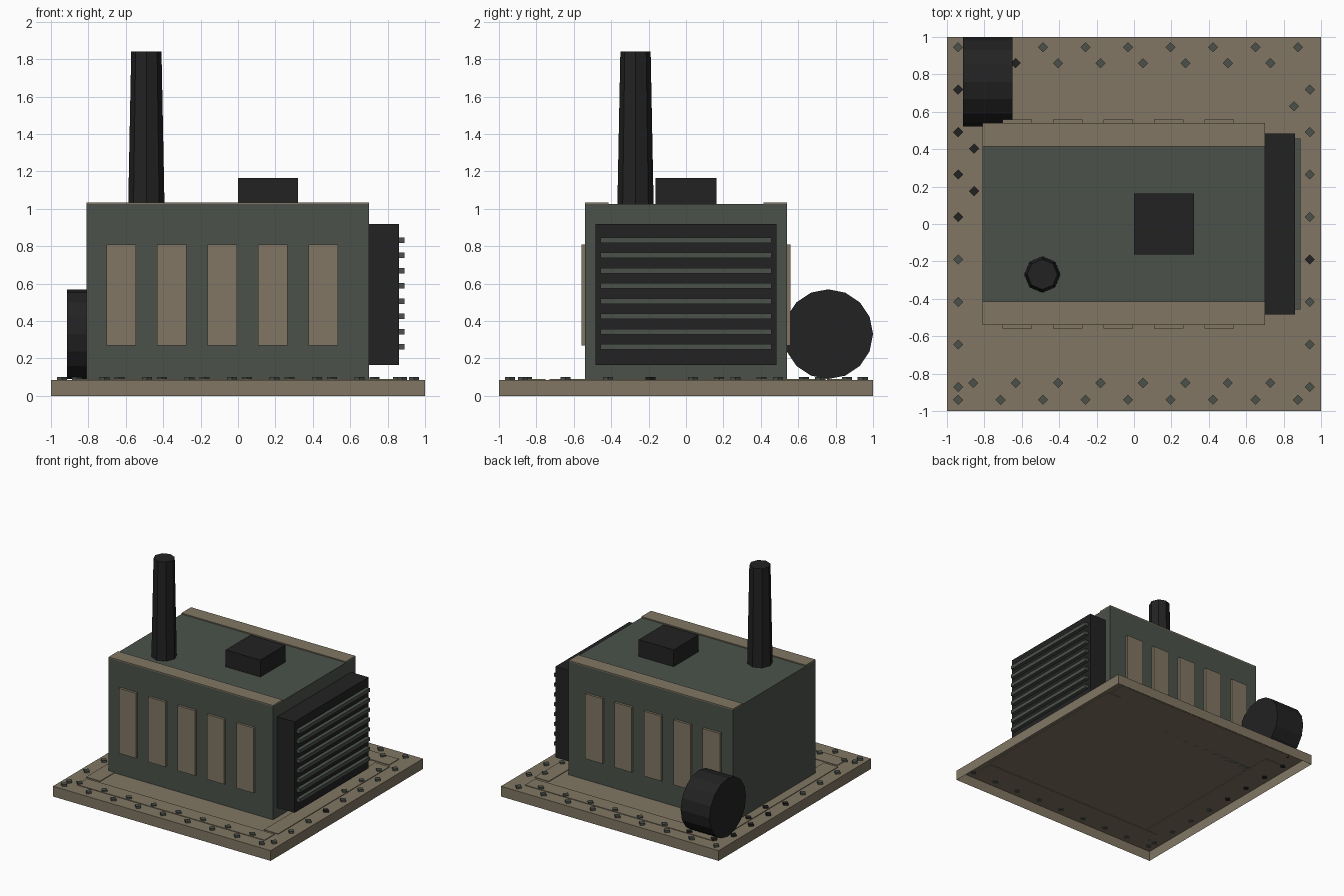
import bpy, bmesh, math
from mathutils import Matrix

if "Cube" in bpy.data.objects:
    bpy.data.objects.remove(bpy.data.objects["Cube"], do_unlink=True)


def make_material(name, rgb):
    mat = bpy.data.materials.new(name)
    mat.use_nodes = True
    mat.diffuse_color = (*rgb, 1)
    mat.node_tree.nodes["Principled BSDF"].inputs["Base Color"].default_value = (*rgb, 1)
    return mat


TAN = make_material("tan", (0.22, 0.183, 0.125))
GREEN = make_material("dark green", (0.07, 0.085, 0.068))
BLACK = make_material("black", (0.016, 0.016, 0.016))


def finish(name, bm, mat):
    mesh = bpy.data.meshes.new(name)
    bm.to_mesh(mesh)
    bm.free()
    mesh.materials.append(mat)
    obj = bpy.data.objects.new(name, mesh)
    bpy.context.collection.objects.link(obj)
    return obj


def add_box(bm, x, y, z):
    size = Matrix.Diagonal((x[1] - x[0], y[1] - y[0], z[1] - z[0], 1))
    middle = Matrix.Translation((sum(x) / 2, sum(y) / 2, sum(z) / 2))
    bmesh.ops.create_cube(bm, size=1, matrix=middle @ size)


def box(name, x, y, z, mat, open_bottom=False):
    bm = bmesh.new()
    add_box(bm, x, y, z)
    if open_bottom:
        bm.normal_update()
        down = [f for f in bm.faces if f.normal.z < -0.5]
        bmesh.ops.delete(bm, geom=down, context='FACES')
    return finish(name, bm, mat)


def add_prism(bm, centre, sides, r1, r2, depth, turn=Matrix()):
    bmesh.ops.create_cone(bm, cap_ends=True, segments=sides, radius1=r1, radius2=r2,
                          depth=depth, matrix=Matrix.Translation(centre) @ turn)


# Hollow base tray with low raised strips
DECK = 0.085
box("base_plate", (-1, 1), (-1, 1), (0, DECK), TAN, open_bottom=True)
STRIP = (DECK - 0.005, DECK + 0.005)
for name, x, y in (("front", (-0.865, 0.86), (-0.88, -0.75)),
                   ("back", (-0.865, 0.86), (0.755, 0.885)),
                   ("left", (0.75, 0.88), (-0.73, 0.73)),
                   ("right", (-0.885, -0.755), (-0.73, 0.73))):
    box(name + "_base_strip", x, y, STRIP, TAN)

# Studs around the edge of the base
steps = [-0.94 + 0.227 * i for i in range(9)]
inner = [-0.86 + 0.227 * i for i in range(8)]
studs = {(x, y) for x in steps for y in (-0.94, 0.945)}
studs |= {(s * 0.94, 0.945 - 0.227 * i) for s in (-1, 1) for i in range(1, 9)}
studs |= {(x, y) for x in inner for y in (-0.85, 0.86)}
studs |= {(s * 0.855, 0.63 - 0.227 * i) for s in (-1, 1) for i in range(3)}


def is_dark(x, y):
    beside_drum = x < -0.6 and 0 < y < 0.9
    under_radiator = x > 0.9 and -0.3 < y < -0.1
    return beside_drum or under_radiator


for name, dark, mat in (("green_studs", False, GREEN), ("black_studs", True, BLACK)):
    bm = bmesh.new()
    for x, y in sorted(studs):
        if is_dark(x, y) == dark:
            add_prism(bm, (x, y, DECK + 0.006), 4, 0.027, 0.027, 0.02)
    finish(name, bm, mat)

# Housing with a pale strip along each long roof edge
box("housing", (-0.81, 0.70), (-0.54, 0.54), (DECK, 1.025), GREEN)
for name, y in (("front", (-0.54, -0.415)), ("back", (0.415, 0.54))):
    box(name + "_roof_strip", (-0.81, 0.70), y, (1.025, 1.034), TAN)

# Raised side panels, front and back
for name, y in (("front", (-0.56, -0.53)), ("back", (0.53, 0.56))):
    bm = bmesh.new()
    for i in range(5):
        left = -0.703 + 0.27 * i
        add_box(bm, (left, left + 0.158), y, (0.27, 0.81))
    finish(name + "_panels", bm, TAN)

# Radiator with horizontal slats
box("radiator", (0.70, 0.86), (-0.485, 0.485), (0.165, 0.92), BLACK)
bm = bmesh.new()
for i in range(8):
    z = 0.262 + 0.0815 * i
    add_box(bm, (0.85, 0.89), (-0.458, 0.458), (z - 0.015, z + 0.015))
finish("radiator_slats", bm, GREEN)

# Roof vent and tapered chimney
box("roof_vent", (0, 0.32), (-0.163, 0.163), (1.02, 1.165), BLACK)
bm = bmesh.new()
add_prism(bm, (-0.49, -0.27, 1.43), 8, 0.097, 0.081, 0.82)
finish("chimney", bm, BLACK)

# Drum lying at the back right corner
bm = bmesh.new()
add_prism(bm, (-0.783, 0.76, 0.33), 16, 0.24, 0.24, 0.265,
          Matrix.Rotation(math.radians(90), 4, 'Y'))
finish("drum", bm, BLACK)
